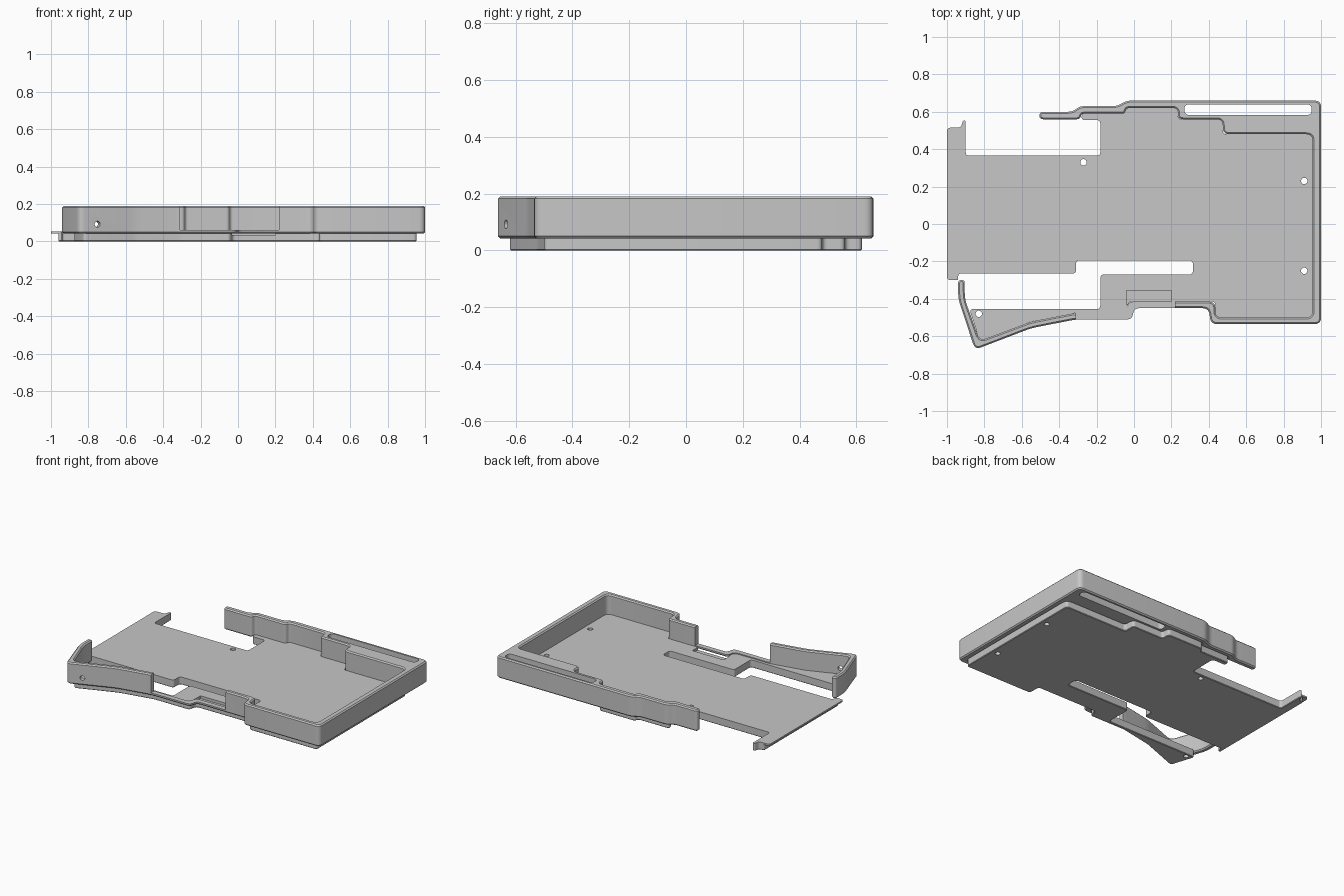
import bpy, bmesh, math
from mathutils import Vector

old = bpy.data.objects.get("Cube")
if old:
    bpy.data.objects.remove(old, do_unlink=True)

grey = bpy.data.materials.new("plain grey")
grey.use_nodes = True
grey.diffuse_color = (0.57, 0.57, 0.57, 1)
grey.node_tree.nodes["Principled BSDF"].inputs["Base Color"].default_value = grey.diffuse_color


def rounded(points, radius, steps=5):
    """Replace each corner of a closed outline with a small curve."""
    pts = [Vector(p) for p in points]
    out = []
    for i, p in enumerate(pts):
        a, b = pts[i - 1] - p, pts[(i + 1) % len(pts)] - p
        r = min(radius, a.length * 0.45, b.length * 0.45)
        start, end = p + a.normalized() * r, p + b.normalized() * r
        for k in range(steps + 1):
            t = k / steps
            out.append(start * (1 - t) ** 2 + p * 2 * t * (1 - t) + end * t * t)
    return out


def prism(name, outline, low, high, chamfer=0, top=True):
    """Extrude an outline upward and chamfer its rims."""
    bm = bmesh.new()
    base = bm.faces.new([bm.verts.new((p[0], p[1], low)) for p in outline])
    res = bmesh.ops.extrude_face_region(bm, geom=[base])
    verts = [g for g in res["geom"] if isinstance(g, bmesh.types.BMVert)]
    bmesh.ops.translate(bm, verts=verts, vec=(0, 0, high - low))
    bmesh.ops.recalc_face_normals(bm, faces=bm.faces)
    if chamfer:
        levels = (low, high) if top else (low,)
        rims = [e for e in bm.edges
                if any(all(abs(v.co.z - z) < 1e-5 for v in e.verts) for z in levels)]
        bmesh.ops.bevel(bm, geom=rims, offset=chamfer, segments=1,
                        affect="EDGES", clamp_overlap=False)
    mesh = bpy.data.meshes.new(name)
    bm.to_mesh(mesh)
    bm.free()
    mesh.materials.append(grey)
    obj = bpy.data.objects.new(name, mesh)
    bpy.context.collection.objects.link(obj)
    return obj


def box(x0, x1, y0, y1):
    return [(x0, y0), (x1, y0), (x1, y1), (x0, y1)]


def circle(x, y, r, n=20):
    return [(x + r * math.cos(math.tau * k / n), y + r * math.sin(math.tau * k / n))
            for k in range(n)]


def cut(target, cutter):
    cutter.hide_render = True
    bpy.context.view_layer.objects.active = target
    mod = target.modifiers.new("cut", "BOOLEAN")
    mod.operation, mod.object, mod.solver = "DIFFERENCE", cutter, "EXACT"
    bpy.ops.object.modifier_apply(modifier=mod.name)
    bpy.data.objects.remove(cutter, do_unlink=True)


# Outlines, from the back left end clockwise to the front left end
outer = [(-.505, .6), (-.33, .6), (-.29, .63), (-.09, .63), (-.04, .66), (1, .66),
         (1, -.535), (.41, -.535), (.4, -.45), (0, -.45), (-.01, -.51), (-.31, -.51),
         (-.55, -.557), (-.85, -.672), (-.94, -.4), (-.94, -.3)]
inner = [(-.505, .56), (-.29, .56), (-.28, .59), (-.05, .59), (-.04, .62), (.235, .62),
         (.235, .56), (.475, .56), (.475, .48), (.955, .48), (.955, -.5), (.435, -.5),
         (.435, -.415), (-.03, -.415), (-.04, -.475), (-.31, -.475), (-.55, -.522),
         (-.825, -.625), (-.905, -.4), (-.905, -.3)]

# Perimeter wall with its front opening, long back slot and cable hole
wall = prism("perimeter_wall", rounded(outer + inner[::-1], .035), .042, .19, .008)
cut(wall, prism("opening_cutter", box(-.31, .22, -.6, -.38), .06, .3))
cut(wall, prism("slot_cutter", rounded(box(.27, .95, .583, .64), .028), 0, .3))
drill = prism("drill_cutter", circle(0, 0, .016), -.06, .06)
drill.rotation_euler = (math.pi / 2, 0, math.atan2(.115, .3))
drill.location = (-.757, -.62, .092)
bpy.context.view_layer.update()
cut(wall, drill)

# Floor follows the wall, with a back notch and a front window let into it
floor_outline = ([(-1, .515), (-.925, .515), (-.915, .553), (-.9, .553), (-.9, .365),
                  (-.18, .365), (-.18, .556), (-.28, .556), (-.28, .59)] + inner[3:18] +
                 [(-.88, -.455), (-.18, -.455), (-.18, -.27), (.315, -.27),
                  (.315, -.195), (-.31, -.195), (-.31, -.265), (-.94, -.265),
                  (-.94, -.3), (-1, -.3)])
floor = prism("floor_plate", rounded(floor_outline, .02), .042, .053)
under_outline = [(max(x, -.96), y) for x, y in floor_outline]
underside = prism("underside_slab", rounded(under_outline, .02), 0, .042, .004, top=False)

# Screw holes and the shallow pocket behind the front opening
for part in (floor, underside):
    for x, y in ((.91, .23), (.91, -.25), (-.27, .33), (-.83, -.48)):
        cut(part, prism("hole_cutter", circle(x, y, .017), -.1, .1))
    cut(part, prism("pocket_cutter", box(-.04, .2, -.43, -.355), .034, .1))

for part in (wall, floor, underside):
    bpy.ops.object.select_all(action="DESELECT")
    part.select_set(True)
    bpy.context.view_layer.objects.active = part
    bpy.ops.object.shade_smooth_by_angle(angle=math.radians(28))
